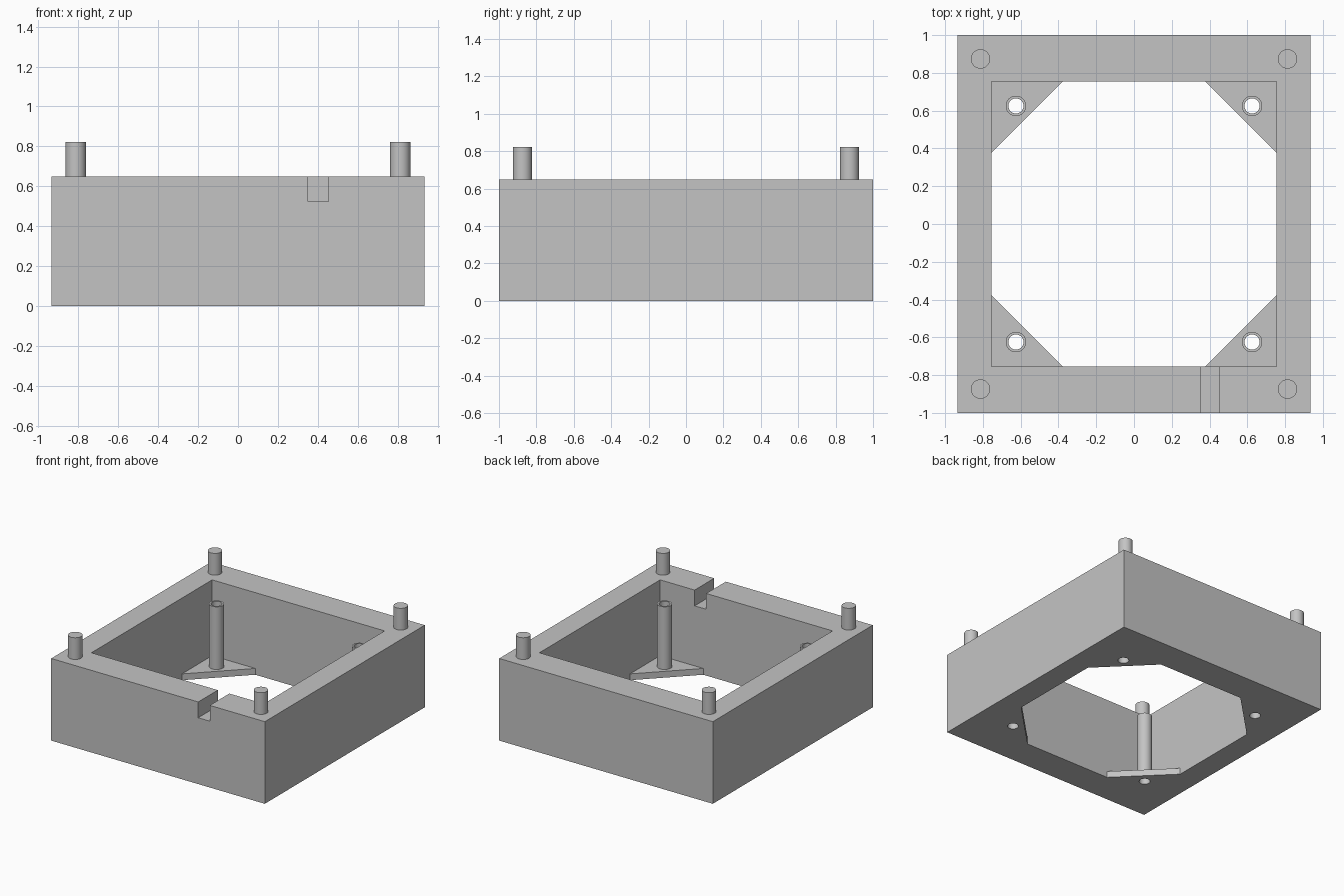
import bpy
import bmesh
import math

if "Cube" in bpy.data.objects:
    bpy.data.objects.remove(bpy.data.objects["Cube"], do_unlink=True)

# Main dimensions
HALF_X, HALF_Y, HEIGHT = 0.935, 1.0, 0.65
INNER, CHAMFER, FLOOR = 0.755, 0.378, 0.05
PEG_X, PEG_Y, PEG_R, PEG_TOP = 0.813, 0.874, 0.051, 0.822
POST, POST_R, HOLE_R, POST_TOP = 0.625, 0.054, 0.04, 0.546
SIDES = 48
CORNERS = {"front_left": (1, -1), "front_right": (-1, -1),
           "back_left": (1, 1), "back_right": (-1, 1)}

grey = bpy.data.materials.new("plain grey")
grey.use_nodes = True
grey.diffuse_color = (0.55, 0.55, 0.55, 1)
grey.node_tree.nodes["Principled BSDF"].inputs["Base Color"].default_value = grey.diffuse_color


def make_object(name, bm):
    bmesh.ops.recalc_face_normals(bm, faces=bm.faces)
    mesh = bpy.data.meshes.new(name)
    bm.to_mesh(mesh)
    bm.free()
    mesh.materials.append(grey)
    obj = bpy.data.objects.new(name, mesh)
    bpy.context.collection.objects.link(obj)
    return obj


def prism(name, outline, z0, z1):
    """Extrude a flat outline from z0 up to z1."""
    bm = bmesh.new()
    face = bm.faces.new([bm.verts.new((x, y, z0)) for x, y in outline])
    top = bmesh.ops.extrude_face_region(bm, geom=[face])["geom"]
    bmesh.ops.translate(bm, vec=(0, 0, z1 - z0),
                        verts=[v for v in top if isinstance(v, bmesh.types.BMVert)])
    return make_object(name, bm)


def rectangle(x0, x1, y0, y1):
    return [(x0, y0), (x1, y0), (x1, y1), (x0, y1)]


def circle(x, y, r):
    steps = [2 * math.pi * i / SIDES for i in range(SIDES)]
    return [(x + r * math.cos(a), y + r * math.sin(a)) for a in steps]


def tube(name, x, y, r_in, r_out, z0, z1):
    """Hollow post made by spinning its wall section."""
    bm = bmesh.new()
    section = rectangle(x + r_in, x + r_out, z0, z1)
    face = bm.faces.new([bm.verts.new((px, y, pz)) for px, pz in section])
    bmesh.ops.spin(bm, geom=list(face.edges) + list(face.verts), cent=(x, y, 0),
                   axis=(0, 0, 1), angle=2 * math.pi, steps=SIDES)
    bmesh.ops.delete(bm, geom=[face], context="FACES_ONLY")
    bmesh.ops.remove_doubles(bm, verts=bm.verts, dist=0.0005)
    return make_object(name, bm)


def smooth(obj):
    bpy.ops.object.select_all(action="DESELECT")
    obj.select_set(True)
    bpy.context.view_layer.objects.active = obj
    bpy.ops.object.shade_smooth_by_angle(angle=math.radians(30))


def cut(target, cutter):
    cutter.hide_render = True
    mod = target.modifiers.new("cut", "BOOLEAN")
    mod.operation = "DIFFERENCE"
    mod.solver = "EXACT"
    mod.object = cutter
    bpy.context.view_layer.objects.active = target
    bpy.ops.object.modifier_apply(modifier=mod.name)
    bpy.data.objects.remove(cutter, do_unlink=True)


# Box frame: square cavity above, eight-sided opening through the floor
frame = prism("box_frame", rectangle(-HALF_X, HALF_X, -HALF_Y, HALF_Y), 0, HEIGHT)
cut(frame, prism("cavity_cutter", rectangle(-INNER, INNER, -INNER, INNER), FLOOR, 1))
c = INNER - CHAMFER
octagon = [(c, -INNER), (INNER, -c), (INNER, c), (c, INNER),
           (-c, INNER), (-INNER, c), (-INNER, -c), (-c, -INNER)]
cut(frame, prism("opening_cutter", octagon, -0.1, 0.3))

# Cable notch in the front wall
cut(frame, prism("notch_cutter", rectangle(0.352, 0.453, -1.1, -0.6), 0.525, 1))

# Screw holes through the corner plates, hollow posts above them, solid pegs on the rim
for corner, (sx, sy) in CORNERS.items():
    x, y = sx * POST, sy * POST
    cut(frame, prism("hole_cutter", circle(x, y, HOLE_R), -0.1, 0.3))
    smooth(tube("screw_post_" + corner, x, y, HOLE_R, POST_R, FLOOR, POST_TOP))
    smooth(prism("rim_peg_" + corner, circle(sx * PEG_X, sy * PEG_Y, PEG_R), HEIGHT, PEG_TOP))

# Merge coplanar faces left by the cuts
bm = bmesh.new()
bm.from_mesh(frame.data)
bmesh.ops.remove_doubles(bm, verts=bm.verts, dist=0.0001)
bmesh.ops.dissolve_limit(bm, angle_limit=math.radians(1), verts=bm.verts, edges=bm.edges)
bm.to_mesh(frame.data)
bm.free()
smooth(frame)
